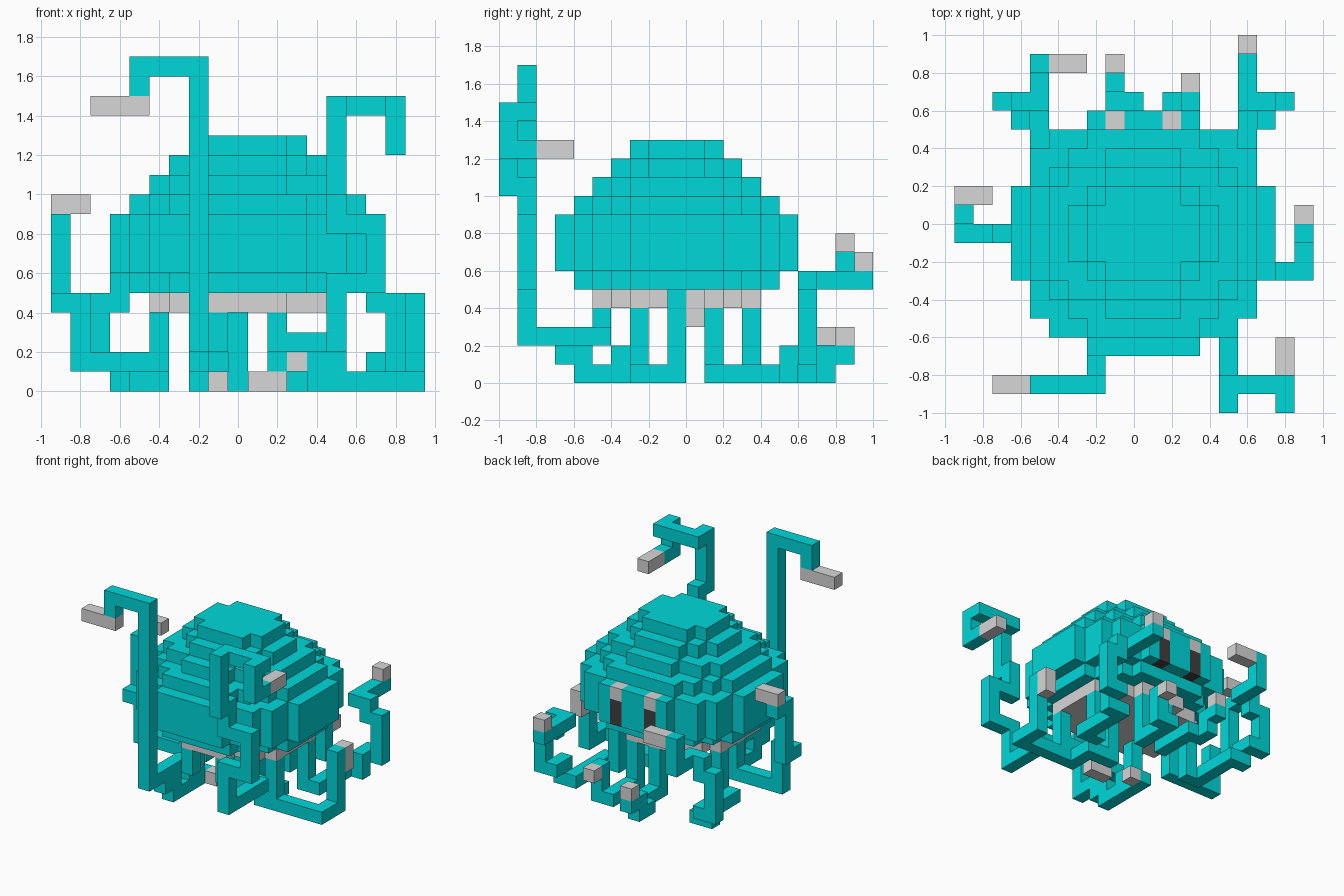
import bpy, bmesh, math
from mathutils import Vector

cube = bpy.data.objects.get("Cube")
if cube:
    bpy.data.objects.remove(cube, do_unlink=True)

S = 0.1  # block size


def material(name, rgb):
    m = bpy.data.materials.new(name)
    m.use_nodes = True
    m.diffuse_color = (*rgb, 1)
    bsdf = m.node_tree.nodes["Principled BSDF"]
    bsdf.inputs["Base Color"].default_value = (*rgb, 1)
    bsdf.inputs["Roughness"].default_value = 0.9
    return m


MATS = [material("teal", (0.0, 0.69, 0.70)),
        material("light_grey", (0.68, 0.68, 0.68)),
        material("dark_grey", (0.05, 0.05, 0.05))]
TEAL, GREY, DARK = range(3)


def build_blocks(name, cells):
    """Skin a dict of block -> material index, leaving out the hidden faces."""
    bm = bmesh.new()
    verts = {}

    def vert(p):
        if p not in verts:
            verts[p] = bm.verts.new(((p[0] - 0.5) * S, p[1] * S, p[2] * S))
        return verts[p]

    for cell, mat in cells.items():
        for axis in range(3):
            for side in (0, 1):
                near = list(cell)
                near[axis] += 2 * side - 1
                if tuple(near) in cells:
                    continue
                u, v = (axis + 1) % 3, (axis + 2) % 3
                ring = []
                for du, dv in ((0, 0), (1, 0), (1, 1), (0, 1)):
                    p = list(cell)
                    p[axis] += side
                    p[u] += du
                    p[v] += dv
                    ring.append(vert(tuple(p)))
                face = bm.faces.new(ring if side else ring[::-1])
                face.material_index = mat
    # Merge flat areas of one colour
    bmesh.ops.dissolve_limit(bm, angle_limit=math.radians(1), verts=bm.verts,
                             edges=bm.edges, delimit={'MATERIAL'})
    mesh = bpy.data.meshes.new(name)
    bm.to_mesh(mesh)
    bm.free()
    for m in MATS:
        mesh.materials.append(m)
    obj = bpy.data.objects.new(name, mesh)
    bpy.context.collection.objects.link(obj)


def trace(points):
    """All blocks along a path of straight runs."""
    out = [points[0]]
    for a, b in zip(points, points[1:]):
        a, b = Vector(a), Vector(b)
        n = int(max(abs(c) for c in b - a))
        out += [tuple(round(c) for c in a.lerp(b, i / n)) for i in range(1, n + 1)]
    return out


def tentacle(name, path, tip):
    cells = {c: TEAL for c in trace(path)}
    cells.update({c: GREY for c in trace(tip)})
    build_blocks(name, cells)


# Domed body: stacked oval layers, half width in blocks for each level
widths = {4: 5, 5: 6, 6: 7, 7: 7, 8: 7, 9: 6, 10: 5, 11: 4, 12: 3}
body = {}
for k, n in widths.items():
    for i in range(-7, 9):
        for j in range(-8, 7):
            if ((i - 0.5) / n) ** 2 + ((j + 1) / (n - 0.5)) ** 2 <= 1.01:
                body[i, j, k] = GREY if k == 4 else TEAL
# Eyes on the back face, dark with a pale top block
for i in (-1, 2):
    for k in (6, 7, 8):
        body[i, 5, k] = GREY if k == 8 else DARK
build_blocks("body", body)

# Tentacles: block path, then pale tip
tentacle("front_tall_tentacle",
         [(-1, -5, 3), (-1, -5, 2), (-2, -5, 2), (-2, -9, 2), (-2, -9, 16),
          (-5, -9, 16), (-5, -9, 15)],
         [(-5, -9, 14), (-7, -9, 14)])
tentacle("front_curled_tentacle",
         [(2, -5, 3), (2, -5, 2), (5, -5, 2), (5, -9, 2), (5, -9, 5), (7, -9, 5),
          (7, -9, 8), (5, -9, 8), (5, -9, 10), (5, -10, 10), (5, -10, 14),
          (5, -9, 14), (8, -9, 14), (8, -10, 14), (8, -10, 12), (8, -9, 12)],
         [(8, -8, 12), (8, -7, 12)])
tentacle("left_side_tentacle",
         [(5, -3, 3), (5, -3, 0), (9, -3, 0), (9, -1, 0), (9, -1, 4)],
         [(9, 0, 4), (9, 0, 3)])
tentacle("right_side_tentacle",
         [(-4, -1, 3), (-4, -1, 1), (-8, -1, 1), (-8, -1, 4), (-9, -1, 4),
          (-9, 0, 4), (-9, 0, 8), (-9, 1, 8)],
         [(-9, 1, 9), (-8, 1, 9)])
tentacle("back_left_tentacle",
         [(5, 1, 3), (5, 1, 0), (6, 1, 0), (6, 5, 0), (7, 5, 0), (7, 5, 1),
          (7, 6, 1), (8, 6, 1), (8, 6, 4), (7, 6, 4), (7, 6, 5), (6, 6, 5),
          (6, 9, 5)],
         [(6, 9, 6)])
tentacle("back_right_tentacle",
         [(-4, 1, 3), (-4, 1, 0), (-5, 1, 0), (-5, 5, 0), (-6, 5, 0), (-6, 5, 1),
          (-6, 6, 1), (-7, 6, 1), (-7, 6, 4), (-6, 6, 4), (-6, 6, 5), (-5, 6, 5),
          (-5, 8, 5), (-5, 8, 7)],
         [(-4, 8, 7), (-3, 8, 7)])
tentacle("back_middle_tentacle",
         [(0, 3, 3), (0, 3, 0), (0, 6, 0), (-1, 6, 0), (-1, 7, 0), (-1, 7, 1),
          (-1, 8, 1)],
         [(-1, 8, 2)])
tentacle("back_short_tentacle",
         [(2, 3, 3), (2, 3, 0), (2, 6, 0), (3, 6, 0), (3, 6, 2)],
         [(3, 7, 2)])
# Short tentacles under the body
tentacle("under_right_tentacle",
         [(-2, -7, 1), (-2, -6, 1), (-2, -6, 0), (-2, -2, 0), (-2, -3, 0),
          (-2, -3, 3), (-2, -3, 1), (-2, -4, 1)],
         [(-1, -2, 0)])
tentacle("under_middle_tentacle",
         [(2, -3, 3), (2, -3, 1)],
         [(2, -3, 0), (1, -3, 0)])
tentacle("under_left_tentacle",
         [(2, -1, 3), (2, -1, 0), (4, -1, 0), (4, -3, 0), (4, -3, 1)],
         [(3, -3, 1)])
